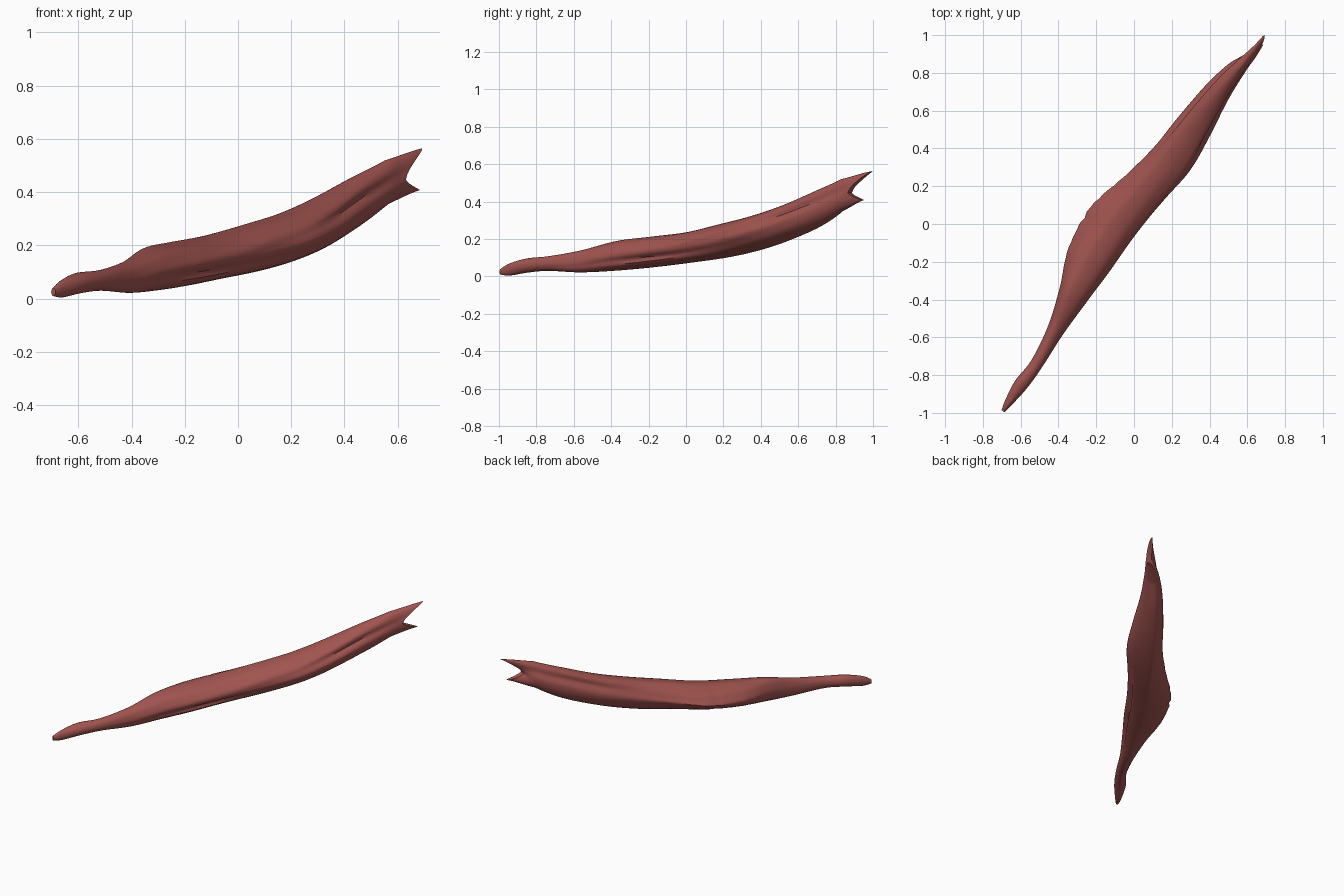
import bpy
import bmesh
import math
import random
from mathutils import Vector

random.seed(4)
cube = bpy.data.objects.get("Cube")
if cube:
    bpy.data.objects.remove(cube, do_unlink=True)

SIDES = 40           # points around the strap
STEPS = 8            # rows between neighbouring stations
ALONG = Vector((0.573, 0.819, 0))
ACROSS = Vector((0.819, -0.573, 0))
UP = Vector((0, 0, 1))

# Stations: along, left edge, right edge, top ridge offset, bottom ridge offset,
# top height, bottom height, edge height fraction
STATIONS = [
    (-1.21, -.01, .01, 0, 0, .04, .01, .5),
    (-1.15, -.025, .02, 0, 0, .07, .005, .5),
    (-1.04, -.04, .034, -.01, 0, .097, .02, .5),
    (-.9, -.032, .036, 0, 0, .108, .03, .5),
    (-.7, -.065, .027, -.03, -.01, .14, .022, .45),
    (-.5, -.13, .03, -.08, -.04, .19, .03, .45),
    (-.3, -.21, .037, -.1, -.06, .212, .045, .45),
    (-.06, -.235, .04, -.1, -.08, .237, .07, .45),
    (.2, -.18, .06, -.08, -.08, .285, .1, .5),
    (.4, -.146, .08, -.07, -.08, .325, .135, .52),
    (.6, -.134, .064, -.06, -.07, .38, .185, .52),
    (.83, -.11, .033, -.04, -.06, .46, .265, .5),
    (1.0, -.07, .022, -.02, -.03, .52, .35, .42),
    (1.07, -.02, .022, -.008, .016, .564, .408, .25),
]


def spline(a, b, c, d, f):
    """Smooth blend from b to c."""
    return b + f / 2 * (c - a + f * (2 * a - 5 * b + 4 * c - d + f * (3 * (b - c) + d - a)))


def bump(value, centre, width):
    return math.exp(-((value - centre) / width) ** 2)


def signed_power(value, power):
    return math.copysign(abs(value) ** power, value)


def section(station, fork):
    """One closed ring, starting at the top and running over the right edge."""
    t, left, right, top_s, bottom_s, top_z, bottom_z, frac = station
    edge_z = bottom_z + (top_z - bottom_z) * frac
    ragged = random.uniform(-.006, .006) * bump(t, -.08, .22)
    ring = []
    for k in range(SIDES):
        angle = math.tau * k / SIDES
        c, s = math.cos(angle), math.sin(angle)
        ridge_s, ridge_z = (top_s, top_z) if c >= 0 else (bottom_s, bottom_z)
        side = right if s >= 0 else left + ragged
        # Flattened flanks with a thinner left margin
        sharp = 1.0 if s >= 0 else 1 + .3 * bump(t, 0, .5)
        across = ridge_s + (side - ridge_s) * abs(s) ** sharp
        height = edge_z + (ridge_z - edge_z) * abs(c) ** sharp
        # Long grooves running into the notch, plus shallow fibre ridges
        groove = .4 * bump(angle, 5.2, .3) * bump(t, .75, .4)
        groove += .22 * bump(angle, 1.25, .22) * bump(t, .8, .3)
        groove += .22 * bump(angle, 1.95, .2) * bump(t, -.15, .35)
        groove += .025 * math.sin(9 * angle + 5 * t) * bump(t, 0, .8)
        centre = (top_s + bottom_s) / 2
        across += (centre - across) * groove
        height += (edge_z - height) * groove * .3
        # Upper and lower prongs reach past the notch
        reach = fork * (.145 if c > 0 else .1) * abs(c) ** 1.5
        ring.append(ALONG * (t + reach) + ACROSS * across + UP * height)
    return ring


def cap(bm, ring):
    """Close a flat end by joining the right margin to the left one."""
    half = SIDES // 2
    for k in range(half):
        corners = [ring[k], ring[k + 1], ring[-k - 1], ring[-k]]
        bm.faces.new(list(dict.fromkeys(corners)))


def build_strap():
    bm = bmesh.new()
    rows = []
    last = len(STATIONS) - 1
    for i in range(last):
        near = [STATIONS[min(max(j, 0), last)] for j in range(i - 1, i + 3)]
        for step in range(STEPS + (i == last - 1)):
            f = step / STEPS
            station = [spline(*values, f) for values in zip(*near)]
            fork = f if i == last - 1 else 0
            rows.append([bm.verts.new(p) for p in section(station, fork)])
    for a, b in zip(rows, rows[1:]):
        for k in range(SIDES):
            n = (k + 1) % SIDES
            bm.faces.new((a[k], a[n], b[n], b[k]))
    cap(bm, rows[0])
    cap(bm, rows[-1])
    bmesh.ops.recalc_face_normals(bm, faces=bm.faces)
    mesh = bpy.data.meshes.new("muscle_strap")
    bm.to_mesh(mesh)
    bm.free()
    return mesh


# Single muscle red
red = bpy.data.materials.new("muscle_red")
red.use_nodes = True
colour = (.36, .09, .08, 1)
red.diffuse_color = colour
shader = red.node_tree.nodes["Principled BSDF"]
shader.inputs["Base Color"].default_value = colour
shader.inputs["Roughness"].default_value = .7

strap = bpy.data.objects.new("muscle_strap", build_strap())
bpy.context.collection.objects.link(strap)
strap.data.materials.append(red)
bpy.ops.object.select_all(action="DESELECT")
strap.select_set(True)
bpy.context.view_layer.objects.active = strap
bpy.ops.object.shade_smooth_by_angle(angle=math.radians(50))
